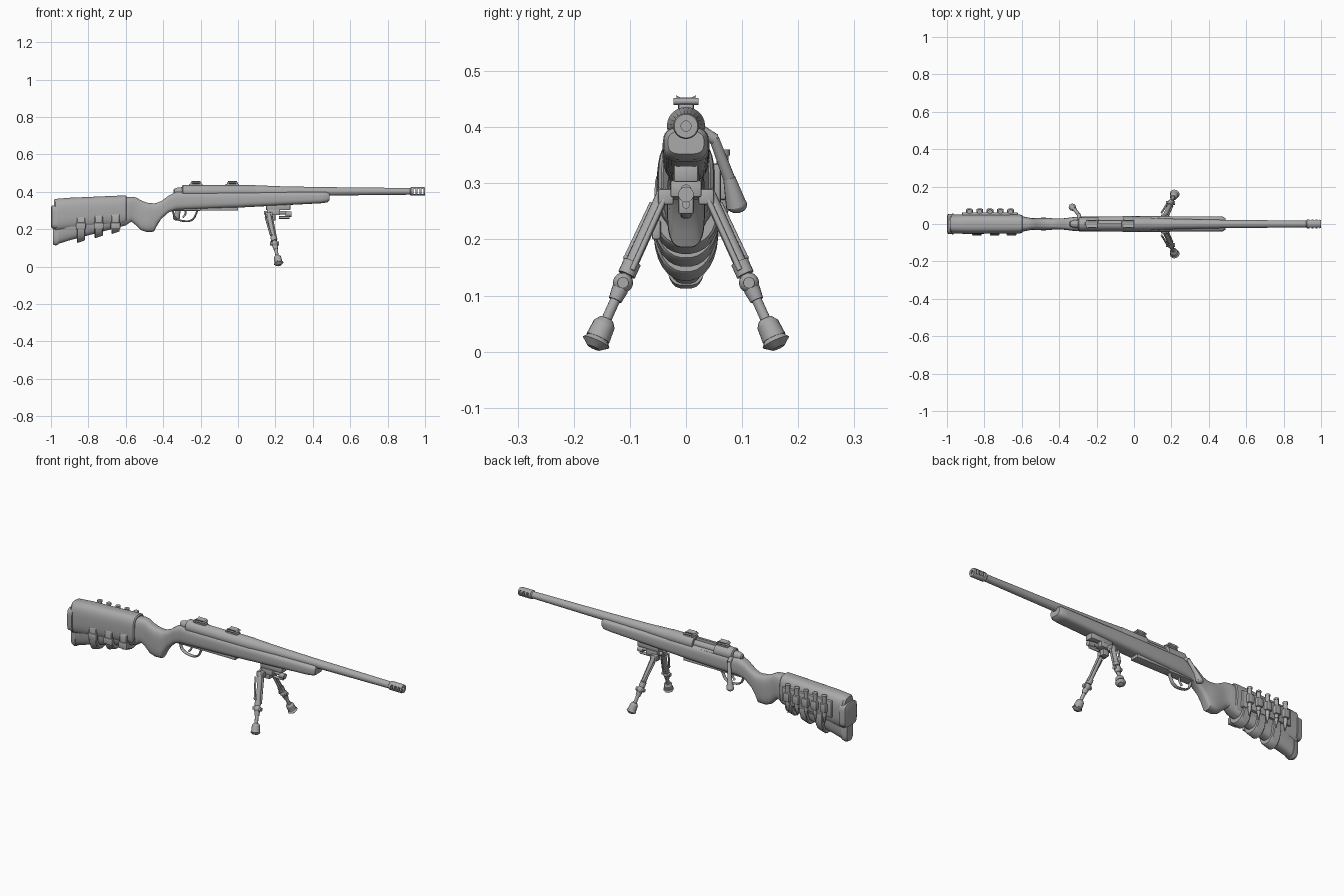
import bpy, bmesh, math
from mathutils import Vector, Matrix

old = bpy.data.objects.get("Cube")
if old:
    bpy.data.objects.remove(old, do_unlink=True)

grey = bpy.data.materials.new("plain grey")
grey.use_nodes = True
grey.diffuse_color = (.4, .4, .4, 1)
grey.node_tree.nodes["Principled BSDF"].inputs["Base Color"].default_value = (.4, .4, .4, 1)
AXIS = .402  # bore height
parts = []


def finish(name, bm):
    bmesh.ops.recalc_face_normals(bm, faces=bm.faces)
    mesh = bpy.data.meshes.new(name)
    bm.to_mesh(mesh)
    bm.free()
    mesh.materials.append(grey)
    ob = bpy.data.objects.new(name, mesh)
    bpy.context.collection.objects.link(ob)
    parts.append(ob)
    return ob


def loft(name, stations, power=2, n=24):
    """Superellipse rings along x; each station is x, top, bottom, half width."""
    bm = bmesh.new()
    rings = []
    for x, top, bot, w in stations:
        ring = []
        for i in range(n):
            a = math.tau * (i + .5) / n
            c, s = math.cos(a), math.sin(a)
            y = math.copysign(abs(c) ** (2 / power), c) * w
            z = math.copysign(abs(s) ** (2 / power), s) * (top - bot) / 2
            ring.append(bm.verts.new((x, y, z + (top + bot) / 2)))
        rings.append(ring)
    for a, b in zip(rings, rings[1:]):
        for i in range(n):
            j = (i + 1) % n
            bm.faces.new((a[i], a[j], b[j], b[i]))
    bm.faces.new(rings[0])
    bm.faces.new(rings[-1])
    return finish(name, bm)


def lathe(name, profile, n=24):
    return loft(name, [(x, AXIS + r, AXIS - r, r) for x, r in profile], 2, n)


def box(name, lo, hi, bevel=0):
    lo, hi = Vector(lo), Vector(hi)
    bm = bmesh.new()
    bmesh.ops.create_cube(bm, size=1)
    bmesh.ops.scale(bm, vec=hi - lo, verts=bm.verts)
    bmesh.ops.translate(bm, vec=(lo + hi) / 2, verts=bm.verts)
    if bevel:
        bmesh.ops.bevel(bm, geom=bm.edges[:], offset=bevel, segments=2, affect='EDGES', profile=.5)
    return finish(name, bm)


def tube(name, p, q, r1, r2=None, n=14):
    p, q = Vector(p), Vector(q)
    d = q - p
    bm = bmesh.new()
    place = Matrix.Translation((p + q) / 2) @ d.to_track_quat('Z', 'Y').to_matrix().to_4x4()
    bmesh.ops.create_cone(bm, cap_ends=True, segments=n, radius1=r1,
                          radius2=r1 if r2 is None else r2, depth=d.length, matrix=place)
    return finish(name, bm)


def ball(name, at, r, stretch=(1, 1, 1)):
    bm = bmesh.new()
    bmesh.ops.create_uvsphere(bm, u_segments=16, v_segments=10, radius=r)
    bmesh.ops.scale(bm, vec=stretch, verts=bm.verts)
    bmesh.ops.translate(bm, vec=at, verts=bm.verts)
    return finish(name, bm)


def prism(name, outline, x0, x1):
    bm = bmesh.new()
    face = bm.faces.new([bm.verts.new((x0, y, z)) for y, z in outline])
    out = bmesh.ops.extrude_face_region(bm, geom=[face])
    moved = [v for v in out["geom"] if isinstance(v, bmesh.types.BMVert)]
    bmesh.ops.translate(bm, vec=(x1 - x0, 0, 0), verts=moved)
    return finish(name, bm)


def strip(name, path, thick, width):
    """Flat band that follows a path in the xz plane."""
    curve = bpy.data.curves.new(name, 'CURVE')
    curve.dimensions = '3D'
    sp = curve.splines.new('BEZIER')
    sp.bezier_points.add(len(path) - 1)
    for bp, (x, z) in zip(sp.bezier_points, path):
        bp.co = (x, 0, z)
        bp.handle_left_type = bp.handle_right_type = 'AUTO'
    curve.bevel_depth = thick
    curve.resolution_u = 6
    curve.materials.append(grey)
    ob = bpy.data.objects.new(name, curve)
    ob.scale.y = width
    bpy.context.collection.objects.link(ob)


def cut(target, cutter):
    parts.remove(cutter)
    cutter.hide_render = True
    cutter.hide_set(True)
    mod = target.modifiers.new("cut", 'BOOLEAN')
    mod.object = cutter
    mod.solver = 'EXACT'


# Stock with pistol grip and forend
loft("stock", [
    (-.98, .35, .115, .033), (-.9, .36, .14, .042), (-.6, .37, .22, .042), (-.57, .373, .24, .036),
    (-.545, .37, .22, .031), (-.52, .355, .195, .032), (-.49, .342, .185, .034),
    (-.45, .338, .186, .033), (-.435, .34, .215, .03), (-.41, .35, .255, .029),
    (-.37, .38, .29, .031), (-.33, .4, .302, .036), (-.28, .4, .304, .04), (0, .4, .315, .042),
    (.44, .4, .338, .041), (.475, .4, .342, .039), (.488, .393, .352, .032)], 3.2, 32)

# Barrel, receiver and bolt
barrel = lathe("barrel", [(.09, .033), (.14, .031), (.24, .027), (.45, .023), (.925, .018)])
receiver = lathe("receiver", [(-.3, .027), (-.295, .034), (.09, .034), (.1, .031)], 32)
cut(receiver, box("port_cutter", (-.19, .004, .392), (-.06, .1, .5)))
lathe("bolt_body", [(-.28, .02), (-.03, .02)])
lathe("bolt_shroud", [(-.345, .008), (-.34, .015), (-.32, .021), (-.28, .024)])
tube("bolt_handle_root", (-.29, .015, .4), (-.295, .052, .378), .012, .01)
tube("bolt_handle", (-.295, .05, .38), (-.32, .08, .3), .009, .011)
tube("bolt_knob", (-.317, .077, .31), (-.33, .09, .26), .011, .019)
ball("bolt_knob_end", (-.33, .09, .262), .019, (1, 1, .8))

# Muzzle brake with slots through its sides
brake = lathe("muzzle_brake", [(.92, .018), (.925, .023), (.995, .023), (1, .021), (1, .009), (.93, .009)])
for x in (.943, .965, .986):
    cut(brake, box("brake_slot_cutter", (x - .006, -.1, AXIS - .013), (x + .006, .1, AXIS + .013)))

# Scope mounts
side = [(.014, .428), (.014, .441), (.021, .447), (.016, .451), (.018, .457), (.01, .453)]
outline = side + [(-y, z) for y, z in reversed(side)]
for x in (-.225, -.03):
    prism("scope_mount", outline, x - .024, x + .024)
    box("scope_mount_foot", (x - .036, -.013, .425), (x + .036, .013, .441), .002)
    for dx in (-.024, .024):
        tube("mount_screw", (x + dx, -.022, .446), (x + dx, .022, .446), .006)

# Trigger group
strip("trigger_guard", [(-.35, .3), (-.335, .262), (-.295, .244), (-.245, .25), (-.225, .28), (-.215, .308)], .005, 2)
strip("trigger", [(-.285, .31), (-.28, .285), (-.295, .262)], .005, 1.2)
box("floor_plate", (-.36, -.022, .298), (-.2, .022, .312), .003)
box("magazine_plate", (-.2, -.024, .3), (0, .024, .318), .003)

# Padded cover around the butt
loft("butt_cover", [(-.985, .356, .19, .04), (-.975, .362, .185, .05), (-.9, .368, .195, .053),
                    (-.62, .38, .222, .051), (-.6, .381, .226, .049), (-.595, .376, .23, .044)], 3, 32)
loft("butt_pad", [(-1, .315, .215, .042), (-.995, .327, .203, .052), (-.965, .327, .203, .056)], 5, 32)
loft("butt_heel", [(-.99, .24, .118, .028), (-.975, .24, .112, .034), (-.96, .24, .118, .036)], 3)
for x, low in ((-.84, .138), (-.745, .163), (-.655, .186)):
    loft("cover_strap", [(x - .022, .31, low - .008, .054), (x - .018, .31, low - .012, .058),
                         (x + .018, .31, low, .058), (x + .022, .31, low + .004, .054)], 2.2, 28)
    box("strap_buckle", (x - .026, -.061, .2), (x + .026, -.045, .235), .004)

# Cartridge holder on the left side
box("cartridge_panel", (-.92, .04, .245), (-.62, .062, .335), .006)
for i in range(5):
    x = -.88 + i * .055
    tube("cartridge", (x, .065, .25), (x, .065, .355), .011)
    tube("cartridge_rim", (x, .065, .35), (x, .065, .36), .013)
    tube("cartridge_tip", (x, .065, .25), (x, .062, .205), .01, .002)
    box("cartridge_loop", (x - .018, .05, .27), (x + .018, .082, .318), .007)

# Bipod mount
box("bipod_plate", (.15, -.022, .302), (.28, .022, .334), .004)
box("bipod_block", (.155, -.028, .275), (.225, .028, .305), .004)
box("bipod_yoke", (.165, -.014, .245), (.2, .014, .28), .004)
tube("bipod_hinge", (.14, 0, .288), (.26, 0, .288), .01)
tube("tension_knob", (.255, 0, .28), (.285, 0, .28), .014)
tube("tension_screw", (.22, 0, .262), (.275, 0, .262), .007)
tube("bipod_axle", (.165, -.045, .28), (.165, .045, .28), .009)

# Bipod legs, mirrored
for s in (-1, 1):
    def at(t, dx=0, dy=0):
        """Point along the leg from hinge to foot."""
        return Vector((.163 + .057 * t + dx, s * (.038 + .128 * t + dy), .287 - .283 * t))
    box("leg_bracket", (.145, s * .036 - .014, .262), (.185, s * .036 + .014, .29), .004)
    tube("leg_sleeve", at(0), at(.5), .012)
    tube("leg_spring", at(.08, -.02, .012), at(.42, -.012, .014), .005)
    tube("spring_hook", at(.42, -.014, .016), at(.44, .004), .005)
    tube("leg_side_rod", at(.05, .014, -.006), at(.5, .014, -.006), .005)
    tube("leg_collar", at(.45), at(.53), .016)
    ball("leg_knuckle", at(.58), .018)
    tube("knuckle_screw", at(.58, -.024), at(.58, .024), .01)
    tube("leg_lock", at(.62), at(.69), .015, .012)
    tube("leg_tube", at(.5), at(.86), .009)
    tube("foot_neck", at(.81), at(.84), .013, .02)
    tube("foot", at(.84), at(.93), .02, .022)
    tube("foot_flare", at(.93), at(.955), .02, .026)
    tube("foot_sole", at(.955), at(.99), .026, .012)

# Smooth shading with sharp edges kept
bpy.ops.object.select_all(action='DESELECT')
for ob in parts:
    ob.select_set(True)
bpy.context.view_layer.objects.active = parts[0]
bpy.ops.object.shade_smooth_by_angle(angle=math.radians(35))
